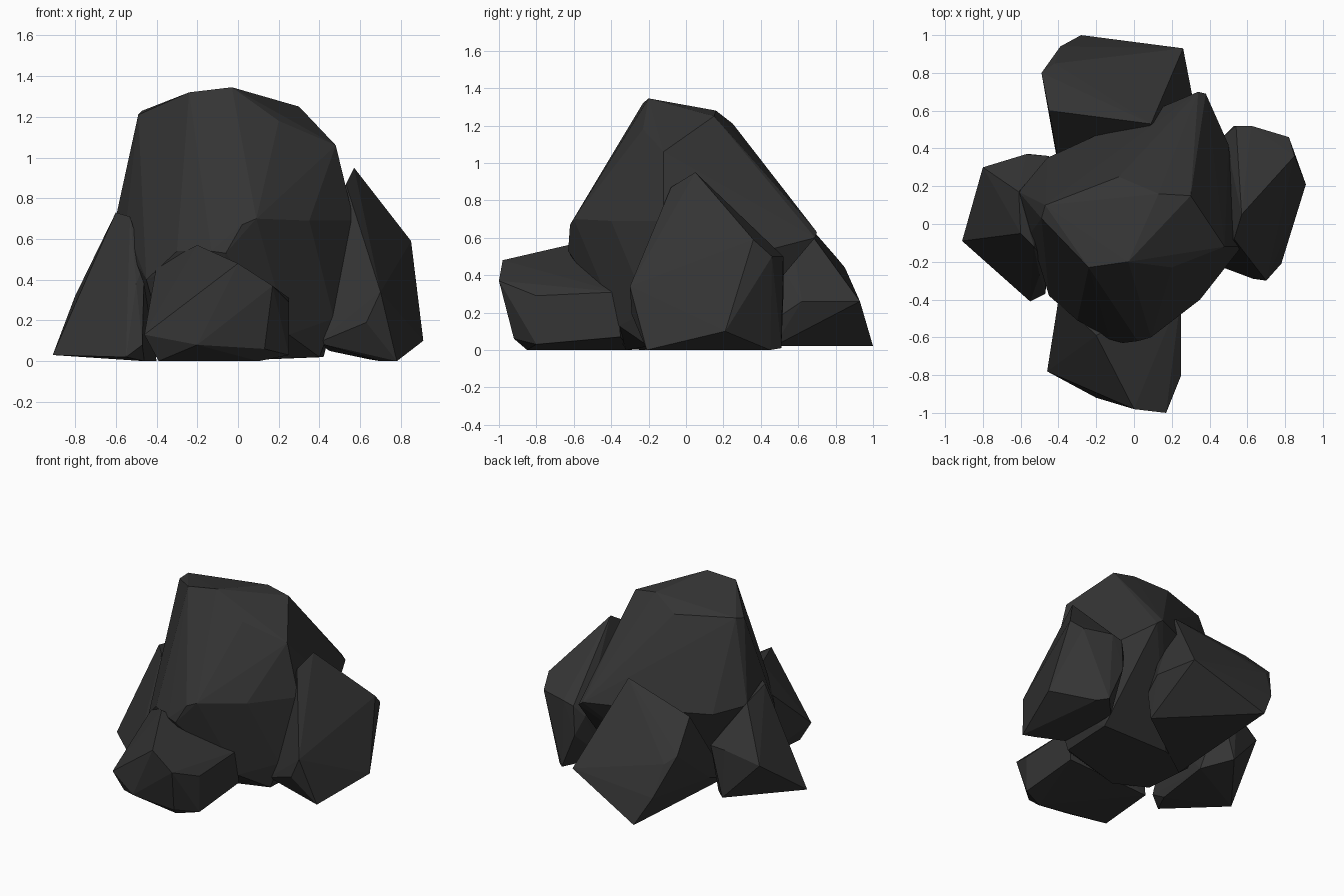
import bpy
import bmesh

default_cube = bpy.data.objects.get("Cube")
if default_cube:
    bpy.data.objects.remove(default_cube, do_unlink=True)


def make_material(name, colour):
    material = bpy.data.materials.new(name)
    material.use_nodes = True
    material.diffuse_color = colour
    shader = material.node_tree.nodes["Principled BSDF"]
    shader.inputs["Base Color"].default_value = colour
    shader.inputs["Roughness"].default_value = 1
    return material


dark_stone = make_material("dark grey stone", (.035, .035, .035, 1))


def make_boulder(name, corners):
    """Wrap a faceted convex boulder around its corner points."""
    mesh = bpy.data.meshes.new(name)
    boulder = bpy.data.objects.new(name, mesh)
    bpy.context.scene.collection.objects.link(boulder)
    shape = bmesh.new()
    for corner in corners:
        shape.verts.new(corner)
    hull = bmesh.ops.convex_hull(shape, input=shape.verts[:])
    leftovers = set(hull["geom_interior"]) | set(hull["geom_unused"])
    loose = [item for item in leftovers if isinstance(item, bmesh.types.BMVert)]
    bmesh.ops.delete(shape, geom=loose, context="VERTS")
    # merge nearly coplanar triangles into broad facets
    bmesh.ops.dissolve_limit(shape, angle_limit=.03,
                             verts=shape.verts[:], edges=shape.edges[:])
    bmesh.ops.recalc_face_normals(shape, faces=shape.faces[:])
    for face in shape.faces:
        face.smooth = False
    shape.to_mesh(mesh)
    shape.free()
    mesh.materials.append(dark_stone)
    return boulder


# Tall central boulder: crown, waist and narrow foot
crown = [
    (-.49, .03, 1.21), (-.47, .1, 1.23), (-.24, -.23, 1.32),
    (-.03, -.2, 1.345), (.2, -.23, 1.18), (.3, .15, 1.25),
    (.13, .16, 1.28), (-.08, .25, 1.21), (.48, -.12, 1.06),
]
waist = [
    (-.61, .17, .66), (-.55, -.05, .66), (-.45, -.38, .4),
    (-.3, -.51, .54), (-.13, -.61, .54), (-.06, -.63, .53),
    (.02, -.62, .67), (.09, -.6, .7), (.35, -.4, .69),
    (.57, -.12, .69), (.5, .42, .53), (.38, .69, .6),
    (.34, .7, .63), (.1, .53, .62), (-.09, .52, .62),
    (-.46, .35, .62),
]
foot = [
    (.4, -.2, .02), (.47, -.2, .21), (.25, -.36, .13),
    (.42, .2, .02), (-.1, .2, .02), (-.38, .1, .04),
    (-.35, -.26, .04), (-.08, -.32, 0),
]
make_boulder("central_boulder", crown + waist + foot)

# Pointed boulder on the left side
make_boulder("left_boulder", [
    (.57, .05, .95), (.53, -.08, .87), (.85, .36, .59),
    (.91, .21, .1), (.78, -.21, 0), (.7, -.3, .34),
    (.63, -.29, .19), (.39, -.2, .09), (.7, -.18, 0),
    (.82, .46, .5), (.7, .45, 0), (.62, .52, .5),
    (.54, .52, .48), (.53, .52, .27), (.64, .51, .01),
    (.48, .47, .4), (.45, .3, .05),
])

# Wedge boulder on the right side
make_boulder("right_boulder", [
    (-.6, -.05, .73), (-.53, -.12, .71), (-.61, .17, .68),
    (-.8, .3, .32), (-.91, -.09, .03), (-.57, .37, .4),
    (-.55, .37, .05), (-.45, .36, .4), (-.55, -.19, .46),
    (-.46, -.21, .48), (-.5, -.27, .38), (-.55, -.41, .02),
    (-.47, -.37, .08), (-.46, -.24, 0), (-.51, -.32, .22),
    (-.4, .2, 0),
])

# Low block boulder in front
make_boulder("front_boulder", [
    (-.2, -.59, .57), (0, -.98, .48), (.17, -1, .37),
    (.25, -.8, .29), (.25, -.37, .31), (.25, -.8, .03),
    (.25, -.35, .07), (.13, -.92, .06), (.1, -.85, 0),
    (-.2, -.92, .08), (-.46, -.78, .13), (-.39, -.75, 0),
    (-.4, -.4, .47), (-.35, -.3, 0),
])

# Sloping slab boulder behind
make_boulder("back_boulder", [
    (.09, .53, .81), (-.45, .6, .7), (.24, .53, .42),
    (.32, .62, .26), (.26, .93, .26), (-.28, 1, .02),
    (-.39, .94, .22), (-.49, .8, .5), (-.42, .85, .44),
    (.3, .5, .18), (.25, .47, .02), (-.4, .3, .13),
    (-.35, .04, .02),
])
